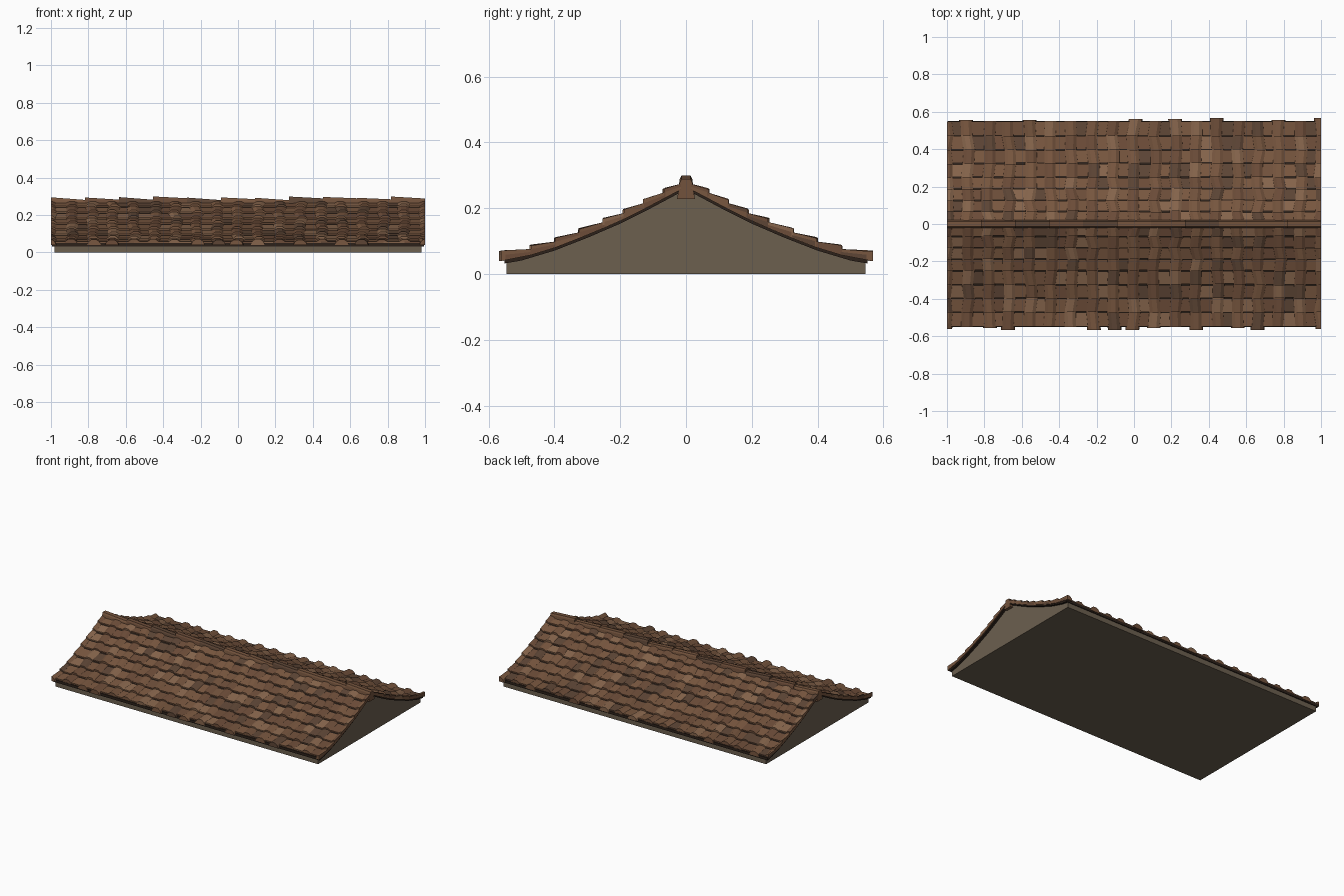
import bpy, bmesh, random
from mathutils import Vector

if "Cube" in bpy.data.objects:
    bpy.data.objects.remove(bpy.data.objects["Cube"])

random.seed(7)
BODY = [(0, .258), (.03, .243), (.12, .195), (.2, .155), (.3, .112),
        (.4, .073), (.5, .043), (.545, .035), (.6, .030)]
ROWS = [.015, .065, .125, .187, .248, .322, .395, .47, .548]
COLS = 18
PITCH = 2 / COLS


def material(name, rgb):
    m = bpy.data.materials.new(name)
    m.diffuse_color = (*rgb, 1)
    m.use_nodes = True
    m.node_tree.nodes["Principled BSDF"].inputs["Base Color"].default_value = m.diffuse_color
    return m


STONE = material("stone", (.15, .115, .078))
DARK = material("dark_underlay", (.025, .015, .010))
BROWNS = [material("tile_%d" % i, c) for i, c in enumerate(
    [(.19, .095, .050), (.15, .073, .040), (.24, .13, .072), (.11, .060, .036), (.17, .085, .045)])]


def height(y):
    for (a, za), (b, zb) in zip(BODY, BODY[1:]):
        if y <= b:
            return za + (zb - za) * (y - a) / (b - a)
    return BODY[-1][1]


def loft(bm, sections, mat=0):
    """Closed solid through a list of equal-length outlines."""
    rings = [[bm.verts.new(p) for p in s] for s in sections]
    n = len(rings[0])
    faces = [bm.faces.new(rings[0]), bm.faces.new(rings[-1][::-1])]
    for r, s in zip(rings, rings[1:]):
        faces += [bm.faces.new((r[i], s[i], s[(i + 1) % n], r[(i + 1) % n])) for i in range(n)]
    for f in faces:
        f.material_index = mat


def finish(bm, name, mats):
    bmesh.ops.recalc_face_normals(bm, faces=bm.faces)
    me = bpy.data.meshes.new(name)
    bm.to_mesh(me)
    bm.free()
    for m in mats:
        me.materials.append(m)
    ob = bpy.data.objects.new(name, me)
    bpy.context.collection.objects.link(ob)


def extrude_x(name, outline, half, mats):
    bm = bmesh.new()
    loft(bm, [[(x, y, z) for y, z in outline] for x in (-half, half)])
    finish(bm, name, mats)


# gable body with concave slopes
slope = BODY[:-1]
extrude_x("gable_body", [(-.545, 0), (.545, 0)] + slope[::-1] + [(-y, z) for y, z in slope[1:]], .98, [STONE])

# dark boarding under the tiles
for side, label in ((-1, "front"), (1, "back")):
    pts = slope[:-1] + [(.552, .034)]
    extrude_x(label + "_underlay", [(side * y, z - .002) for y, z in pts]
              + [(side * y, z + .016) for y, z in pts[::-1]], .995, [DARK])

ARCH = [(-1, 0), (-.8, .6), (-.35, 1), (.35, 1), (.8, .6), (1, 0)]
SLAB = [(-1, 0), (-1, 1), (1, 1), (1, 0)]


def tile(bm, shape, side, x0, x1, half, y0, y1, base, top, lift):
    secs = []
    for x, y, up in ((x0, y0, 0), (x1, y1, lift)):
        z = height(y)
        secs.append([(max(-1, min(1, x + half * u)), side * y,
                      z + base + (top + up - base) * h) for u, h in shape])
    loft(bm, secs, random.choice((0, 0, 1, 1, 2, 3, 4)))


# wavy columns of pan and cover tiles on each slope
for side, label in ((-1, "front"), (1, "back")):
    pans, covers = bmesh.new(), bmesh.new()
    for c in range(COLS + 1):
        xc = -1 + c * PITCH
        wob = [random.uniform(-.010, .010) for _ in ROWS]
        ext = random.choice((0, .003, .008, .014, .02))
        for r in range(len(ROWS) - 1):
            last = r == len(ROWS) - 2
            y0 = ROWS[r]
            y1 = ROWS[r + 1]
            j = random.uniform(-.003, .003)
            if c < COLS:
                tile(pans, SLAB, side, xc + PITCH / 2, xc + PITCH / 2, PITCH / 2,
                     y0, y1 + (0 if last else j), .008, .015, .009)
            tile(covers, ARCH, side, xc + wob[r], xc + wob[r + 1], .037,
                 y0, y1 + (ext if last else j + .003), .006, .024,
                 .012 + random.uniform(-.002, .002))
    finish(pans, label + "_pan_tiles", BROWNS)
    finish(covers, label + "_cover_tiles", BROWNS)

# ridge of uneven tapered caps
bm = bmesh.new()
N = 11
for i in range(N):
    xa, xb = -1 + 2 * i / N, -1 + 2 * (i + 1) / N
    za = random.uniform(.292, .302)
    secs = []
    for x, zt in ((xa, za), (xb, za - random.uniform(.006, .014))):
        secs.append([(x, -.027, .228), (x, -.019, zt - .010), (x, -.014, zt),
                     (x, .014, zt), (x, .019, zt - .010), (x, .027, .228)])
    loft(bm, secs, random.choice((0, 1, 3, 4)))
finish(bm, "ridge_caps", BROWNS)
